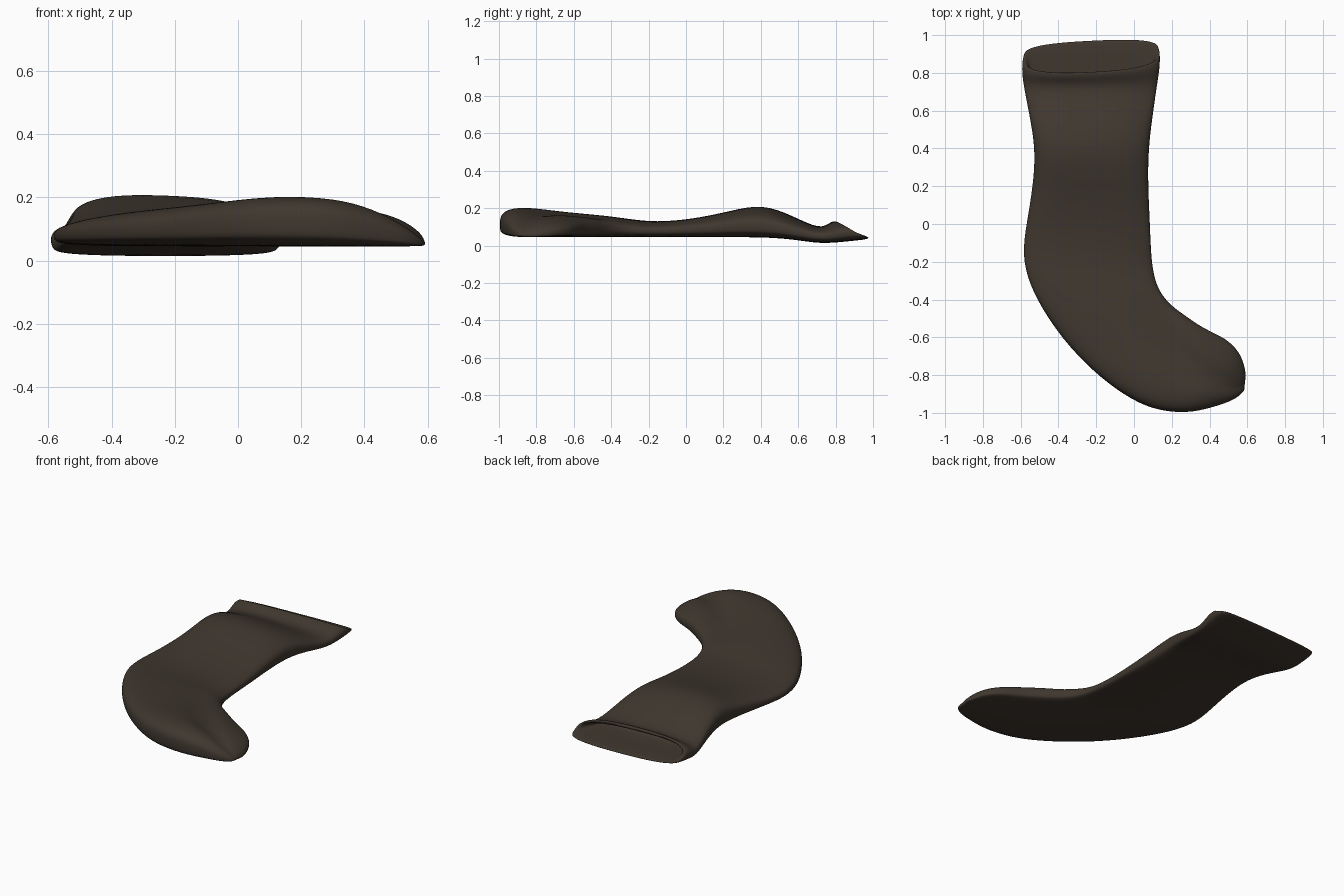
import bpy, bmesh, math

# Cross-sections, from the pocket inside the cuff, over the rim and down to the toe:
# left x, left y, right x, right y, top z left, top z right, bottom z
SECTIONS = [
    (-.50, .70, .05, .71, .078, .075, .052),
    (-.55, .80, .10, .83, .105, .100, .050),
    (-.57, .87, .12, .905, .122, .118, .048),
    (-.592, .875, .14, .912, .134, .130, .034),
    (-.595, .80, .138, .825, .128, .125, .022),
    (-.583, .72, .120, .72, .085, .085, .008),
    (-.555, .58, .098, .56, .165, .150, .035),
    (-.525, .41, .077, .40, .238, .208, .045),
    (-.53, .25, .075, .20, .190, .175, .045),
    (-.56, .05, .085, .02, .142, .140, .045),
    (-.593, -.13, .092, -.20, .125, .125, .045),
    (-.57, -.28, .115, -.31, .142, .140, .045),
    (-.50, -.43, .148, -.375, .158, .155, .045),
    (-.38, -.61, .20, -.435, .172, .165, .045),
    (-.22, -.78, .28, -.49, .190, .170, .045),
    (-.05, -.91, .35, -.54, .218, .165, .045),
    (.10, -.985, .42, -.575, .230, .155, .045),
    (.28, -1.005, .50, -.615, .222, .135, .045),
    (.42, -.97, .56, -.68, .175, .115, .045),
    (.54, -.93, .585, -.75, .105, .090, .045),
    (.585, -.88, .592, -.80, .065, .062, .046),
]
MOUTH_SLANT = {1: .03, 2: .08, 3: .09, 4: .04}
N = 36


def power(v, p):
    return math.copysign(abs(v) ** p, v)


def ring_points(i):
    lx, ly, rx, ry, tl, tr, zb = SECTIONS[i]
    slant = MOUTH_SLANT.get(i, 0)
    for k in range(N):
        a = 2 * math.pi * k / N
        u = power(math.cos(a), .8)
        v = power(math.sin(a), .7 if math.sin(a) > 0 else .45)
        t = (u + 1) / 2
        top = tl + (tr - tl) * t
        edge = zb + .38 * (top - zb)
        z = edge + v * ((top - edge) if v > 0 else (edge - zb))
        # diagonal crease running from the ankle to the toe
        if 13 <= i <= 19 and v > 0:
            s = (i - 13) / 6
            g = math.exp(-((u - (.65 - 1.0 * s)) / .22) ** 2)
            z -= .032 * g * v * math.sin(math.pi * (.2 + .7 * s))
        yield (lx + (rx - lx) * t, ly + (ry - ly) * t - slant * v, z)


# Sock: one skin lofted through all sections
bm = bmesh.new()
rings = [[bm.verts.new(p) for p in ring_points(i)] for i in range(len(SECTIONS))]
for r0, r1 in zip(rings, rings[1:]):
    for k in range(N):
        j = (k + 1) % N
        bm.faces.new((r0[k], r0[j], r1[j], r1[k]))

# Close the pocket and the toe with strips from top to bottom
for ring in (rings[0], rings[-1]):
    h = N // 2
    bm.faces.new((ring[0], ring[1], ring[N - 1]))
    for k in range(1, h - 1):
        bm.faces.new((ring[k], ring[k + 1], ring[N - k - 1], ring[N - k]))
    bm.faces.new((ring[h - 1], ring[h], ring[h + 1]))
bmesh.ops.recalc_face_normals(bm, faces=bm.faces[:])

mesh = bpy.data.meshes.new("sock")
bm.to_mesh(mesh)
bm.free()
sock = bpy.data.objects.new("sock", mesh)
bpy.context.collection.objects.link(sock)

# Dark brown wool
wool = bpy.data.materials.new("dark brown wool")
wool.diffuse_color = (.05, .038, .028, 1)
mesh.materials.append(wool)
for p in mesh.polygons:
    p.use_smooth = True

sub = sock.modifiers.new("smooth", 'SUBSURF')
sub.levels = sub.render_levels = 2
